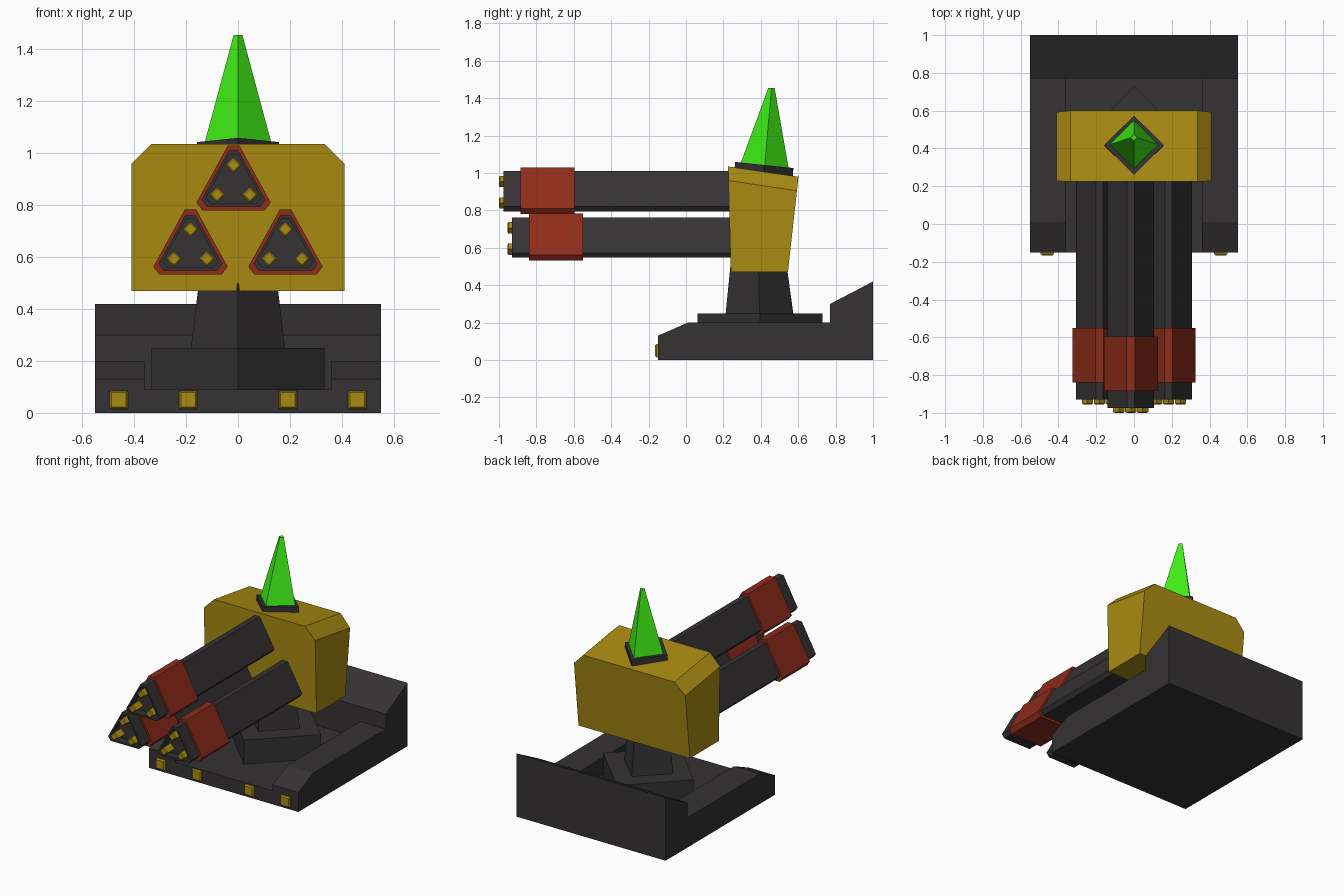
import bpy, bmesh
from math import radians
from mathutils import Matrix, Vector

if "Cube" in bpy.data.objects:
    bpy.data.objects.remove(bpy.data.objects["Cube"])


def material(name, rgb):
    m = bpy.data.materials.new(name)
    m.diffuse_color = (*rgb, 1)
    m.use_nodes = True
    m.node_tree.nodes["Principled BSDF"].inputs["Base Color"].default_value = m.diffuse_color
    return m


DARK = material("dark_metal", (0.035, 0.032, 0.033))
YELLOW = material("yellow_paint", (0.40, 0.26, 0.006))
RED = material("red_paint", (0.27, 0.025, 0.01))
GREEN = material("green_crystal", (0.05, 0.85, 0.008))


def loft(name, rings, mat):
    """Skin a list of equal-length point rings and cap both ends."""
    bm = bmesh.new()
    loops = [[bm.verts.new(p) for p in ring] for ring in rings]
    n = len(loops[0])
    for a, b in zip(loops, loops[1:]):
        for i in range(n):
            j = (i + 1) % n
            bm.faces.new((a[i], a[j], b[j], b[i]))
    bm.faces.new(loops[0])
    bm.faces.new(loops[-1])
    bmesh.ops.remove_doubles(bm, verts=bm.verts, dist=1e-4)
    bmesh.ops.recalc_face_normals(bm, faces=bm.faces)
    me = bpy.data.meshes.new(name)
    bm.to_mesh(me)
    bm.free()
    me.materials.append(mat)
    ob = bpy.data.objects.new(name, me)
    bpy.context.collection.objects.link(ob)
    return ob


def diamond(r, y, z, tilt=0):
    """Horizontal diamond ring, optionally tilted about x."""
    m = Matrix.Translation((0, y, z)) @ Matrix.Rotation(radians(tilt), 4, 'X')
    return [m @ Vector(p) for p in ((r, 0, 0), (0, r, 0), (-r, 0, 0), (0, -r, 0))]


def upright(shape, cx, cz, y, s=1.0):
    """Place an x/z outline in the plane at y, scaled about its centre."""
    return [(cx + s * px, y, cz + s * pz) for px, pz in shape]


# Base: channel with sloped rails and a raised wedge at the rear
rail = [(-.15, 0), (-.15, .13), (.01, .20), (.77, .20), (.77, .30), (1, .42), (1, 0)]
bed = [(-.15, 0), (-.15, .09), (.01, .09), (.77, .09), (.77, .30), (1, .42), (1, 0)]
slices = [(-.55, rail), (-.36, rail), (-.36, bed), (.36, bed), (.36, rail), (.55, rail)]
loft("base", [[(x, y, z) for y, z in prof] for x, prof in slices], DARK)

# Square lights on the front edge
square = [(-1, -1), (1, -1), (1, 1), (-1, 1)]
for i, x in enumerate((-.459, -.192, .192, .459)):
    loft(f"base_light_{i + 1}", [upright(square, x, .05, -.14, .035),
                                 upright(square, x, .05, -.158, .035),
                                 upright(square, x, .05, -.166, .028)], YELLOW)

# Pedestal and tapering neck
loft("pedestal", [diamond(.334, .395, .08), diamond(.334, .395, .25)], DARK)
loft("neck", [diamond(.182, .393, .24), diamond(.151, .388, .50)], DARK)

# Head: chamfered block, flaring backwards with a sloping top
front = [(-.41, .24, .47), (.41, .24, .47), (.41, .227, .96),
         (.335, .225, 1.035), (-.335, .225, 1.035), (-.41, .227, .96)]
back = [(-.41, .545, .47), (.41, .545, .47), (.41, .593, .905),
        (.335, .601, .98), (-.335, .601, .98), (-.41, .593, .905)]
loft("head", [front, back], YELLOW)

# Crystal spike in its tilted collar
loft("spike_collar", [diamond(.157, .415, .99, -8), diamond(.157, .418, 1.043, -6)], DARK)
loft("crystal_spike", [diamond(.13, .42, 1.035, -6), diamond(.017, .457, 1.455)], GREEN)

# Barrels: clipped triangles with a sleeve, hollow muzzle and three rods
tri = [(-.022, .143), (.022, .143), (.143, -.077),
       (.120, -.107), (-.120, -.107), (-.143, -.077)]
rod = [(0, -.030), (.030, 0), (0, .030), (-.030, 0)]


def barrel(label, cx, cz, tip):
    sec = lambda y, s: upright(tri, cx, cz, y, s)
    loft(f"{label}_barrel", [sec(.27, .86), sec(tip, .86),
                             sec(tip, .74), sec(tip + .05, .74)], DARK)
    loft(f"{label}_sleeve", [sec(tip + .09, 1), sec(tip + .38, 1)], RED)
    for i, (dx, dz) in enumerate(((0, .067), (-.063, -.047), (.063, -.047))):
        loft(f"{label}_rod_{i + 1}", [upright(rod, cx + dx, cz + dz, tip + .06),
                                      upright(rod, cx + dx, cz + dz, tip - .02),
                                      upright(rod, cx + dx, cz + dz, tip - .025, .75)], YELLOW)


barrel("upper", -.017, .887, -.975)
barrel("lower_left", -.183, .640, -.93)
barrel("lower_right", .183, .640, -.93)
